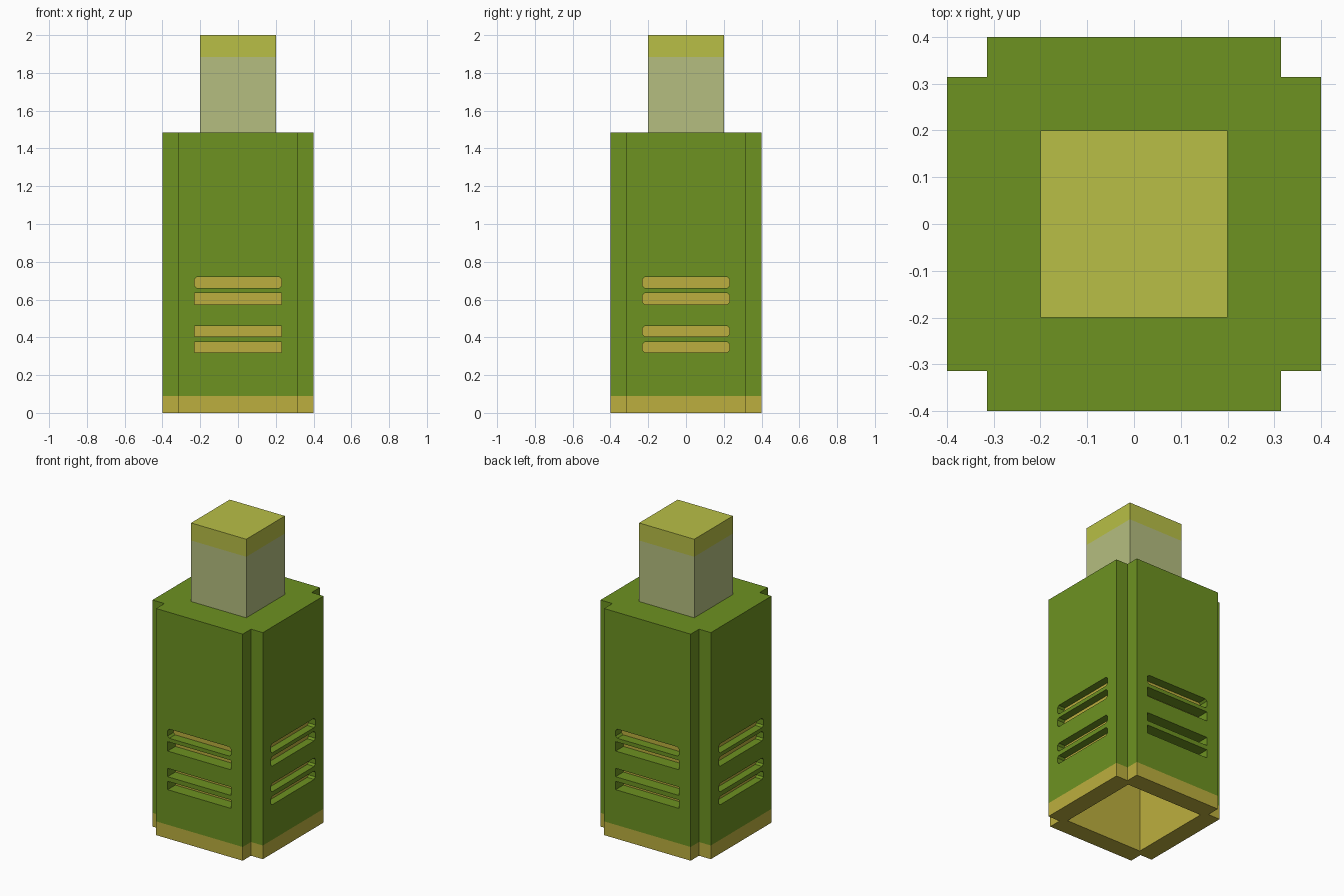
import bpy, bmesh, math
from mathutils import Matrix, Vector

cube = bpy.data.objects.get("Cube")
if cube:
    bpy.data.objects.remove(cube, do_unlink=True)


def material(name, rgb):
    col = [(c / 255 / 12.92 if c < 11 else ((c / 255 + 0.055) / 1.055) ** 2.4) for c in rgb] + [1]
    m = bpy.data.materials.new(name)
    m.use_nodes = True
    m.diffuse_color = col
    m.node_tree.nodes["Principled BSDF"].inputs["Base Color"].default_value = col
    return m


GREEN = material("leaf green", (109, 146, 33))
OCHRE = material("ochre", (188, 175, 62))
SAGE = material("pale sage", (181, 190, 128))
LIME = material("lime yellow", (184, 191, 70))


def add_prism(bm, outline, a, b, matrix=Matrix()):
    """Extrude a flat outline from height a to height b, then place it."""
    base = [bm.verts.new(matrix @ Vector((x, y, a))) for x, y in outline]
    top = [bm.verts.new(matrix @ Vector((x, y, b))) for x, y in outline]
    n = len(outline)
    bm.faces.new(base[::-1])
    bm.faces.new(top)
    for i in range(n):
        bm.faces.new((base[i], base[(i + 1) % n], top[(i + 1) % n], top[i]))


def make_object(name, bm, mats=()):
    bmesh.ops.recalc_face_normals(bm, faces=bm.faces)
    me = bpy.data.meshes.new(name)
    bm.to_mesh(me)
    bm.free()
    for m in mats:
        me.materials.append(m)
    ob = bpy.data.objects.new(name, me)
    bpy.context.collection.objects.link(ob)
    return ob


def square(h):
    return [(-h, -h), (h, -h), (h, h), (-h, h)]


def colour_faces(me, split, rule):
    """Cut the mesh at a height, then choose each face's material by rule."""
    bm = bmesh.new()
    bm.from_mesh(me)
    bmesh.ops.bisect_plane(bm, geom=bm.verts[:] + bm.edges[:] + bm.faces[:],
                           plane_co=(0, 0, split), plane_no=(0, 0, 1))
    bm.normal_update()
    for f in bm.faces:
        f.material_index = rule(f.calc_center_bounds(), f.normal)
    bm.to_mesh(me)
    bm.free()


# Body: square block with a notch along each upright corner
R, N, BODY_TOP, BAND = 0.4, 0.314, 1.485, 0.09
outline = [(-N, -R), (N, -R), (N, -N), (R, -N), (R, N), (N, N),
           (N, R), (-N, R), (-N, N), (-R, N), (-R, -N), (-N, -N)]
bm = bmesh.new()
add_prism(bm, outline, 0, BODY_TOP)
body = make_object("body", bm, (GREEN, OCHRE))

# Cutter: open cavity below and four slots on each side
bm = bmesh.new()
add_prism(bm, square(0.28), -0.1, 1.4)
SLOTS = [(0.66, 0.72), (0.573, 0.635), (0.405, 0.46), (0.32, 0.375)]
for side in range(4):
    turn = Matrix.Rotation(side * math.pi / 2, 4, 'Z') @ Matrix.Rotation(math.pi / 2, 4, 'X')
    for i, (lo, hi) in enumerate(SLOTS):
        w = 0.23
        depth = 0.05 if side % 2 else (0.06 if i == 0 else 0.08)
        c = 0.012 if side % 2 or i == 0 else 0
        if c:
            shape = [(-w + c, lo), (w - c, lo), (w, lo + c), (w, hi - c),
                     (w - c, hi), (-w + c, hi), (-w, hi - c), (-w, lo + c)]
        else:
            shape = [(-w, lo), (w, lo), (w, hi), (-w, hi)]
        add_prism(bm, shape, R - depth, R + 0.1, turn)
cutter = make_object("slot_cutter", bm)
cutter.hide_render = True

mod = body.modifiers.new("slots", 'BOOLEAN')
mod.operation, mod.solver, mod.object = 'DIFFERENCE', 'EXACT', cutter
graph = bpy.context.evaluated_depsgraph_get()
mesh = bpy.data.meshes.new_from_object(body.evaluated_get(graph))
body.modifiers.clear()
body.data = mesh
mesh.materials.clear()
for m in (GREEN, OCHRE):
    mesh.materials.append(m)
bpy.data.objects.remove(cutter, do_unlink=True)


def body_rule(c, n):
    far, near = max(abs(c.x), abs(c.y)), min(abs(c.x), abs(c.y))
    lower_band = c.z < BAND
    cavity = far < 0.29 and c.z < 1.45
    slot_back = abs(n.z) < 0.5 and near < 0.05 and far < 0.385
    return 1 if lower_band or cavity or slot_back else 0


colour_faces(mesh, BAND, body_rule)

# Connector: square post with a coloured end
bm = bmesh.new()
add_prism(bm, square(0.2), BODY_TOP, 2)
connector = make_object("connector", bm, (SAGE, LIME))
colour_faces(connector.data, 1.885, lambda c, n: 1 if c.z > 1.885 else 0)
